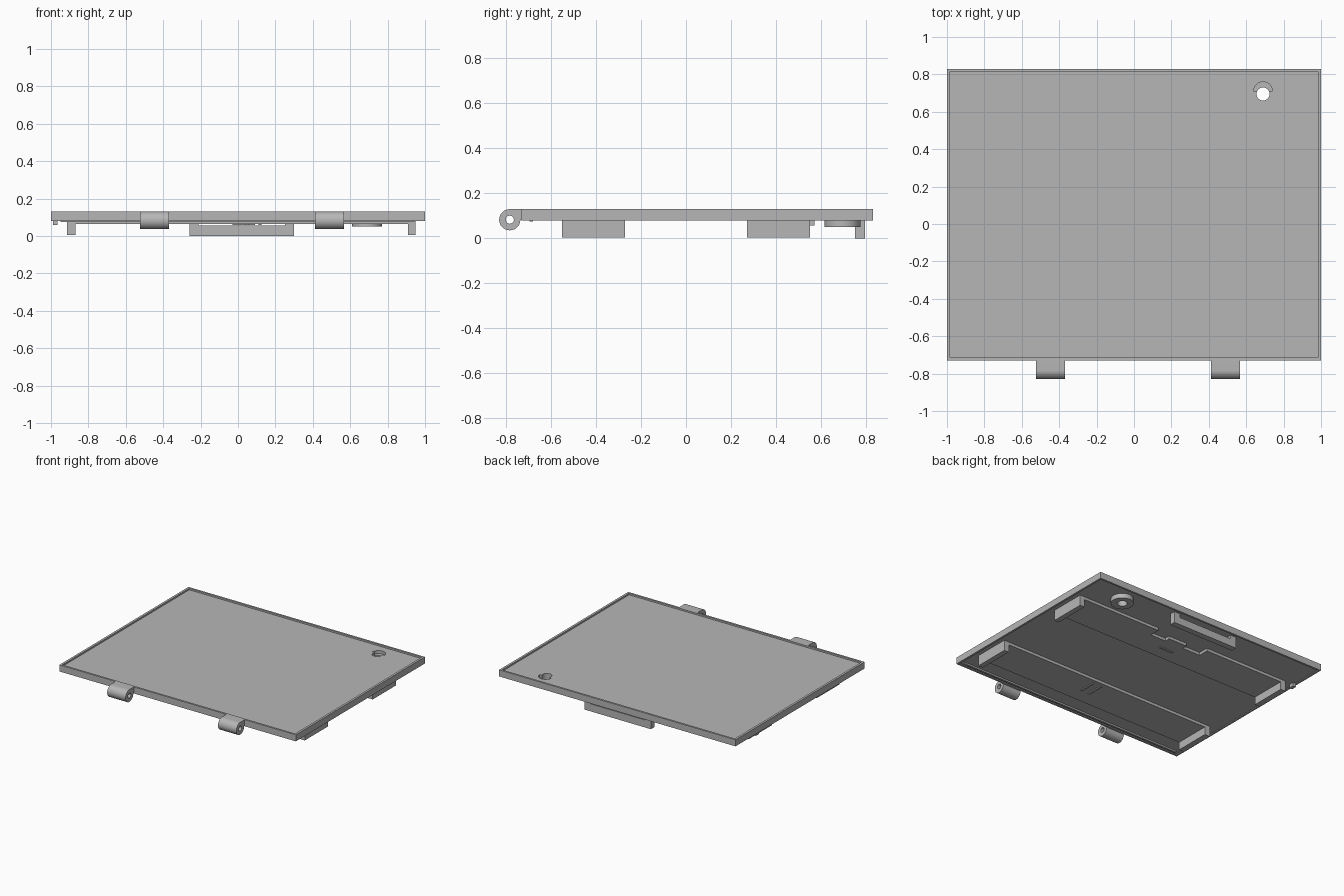
import bpy
import math
from mathutils import Matrix

cube = bpy.data.objects.get("Cube")
if cube:
    bpy.data.objects.remove(cube, do_unlink=True)

grey = bpy.data.materials.new("grey_plastic")
grey.use_nodes = True
COLOUR = (0.47, 0.47, 0.47, 1)
grey.diffuse_color = COLOUR
grey.node_tree.nodes["Principled BSDF"].inputs["Base Color"].default_value = COLOUR


def prism(name, outline, low, high, along_x=False):
    """Extrude a 2D outline along z, or a (y, z) outline along x."""
    n = len(outline)
    if along_x:
        verts = [(h, a, b) for h in (low, high) for a, b in outline]
    else:
        verts = [(a, b, h) for h in (low, high) for a, b in outline]
    faces = [tuple(reversed(range(n))), tuple(range(n, 2 * n))]
    faces += [(i, (i + 1) % n, n + (i + 1) % n, n + i) for i in range(n)]
    mesh = bpy.data.meshes.new(name)
    mesh.from_pydata(verts, [], faces)
    mesh.materials.append(grey)
    obj = bpy.data.objects.new(name, mesh)
    bpy.context.collection.objects.link(obj)
    return obj


def box(name, x0, x1, y0, y1, z0, z1):
    return prism(name, [(x0, y0), (x1, y0), (x1, y1), (x0, y1)], z0, z1)


def arc(cx, cy, r, start=0, end=360, steps=40):
    count = steps if end - start == 360 else steps + 1
    angles = [math.radians(start + (end - start) * i / steps) for i in range(count)]
    return [(cx + r * math.cos(a), cy + r * math.sin(a)) for a in angles]


def cut(target, cutter):
    """Subtract the cutter and discard it."""
    cutter.hide_render = True
    mod = target.modifiers.new("cut", 'BOOLEAN')
    mod.operation = 'DIFFERENCE'
    mod.solver = 'EXACT'
    mod.object = cutter
    bpy.context.view_layer.objects.active = target
    bpy.ops.object.modifier_apply(modifier=mod.name)
    bpy.data.objects.remove(cutter, do_unlink=True)


def smooth(obj):
    bpy.ops.object.select_all(action='DESELECT')
    obj.select_set(True)
    bpy.context.view_layer.objects.active = obj
    bpy.ops.object.shade_smooth_by_angle(angle=math.radians(30))


# Cover panel with shallow trays on both faces
panel = box("cover_panel", -1, 1, -0.73, 0.83, 0.08, 0.13)
cut(panel, box("top_tray", -0.983, 0.983, -0.715, 0.815, 0.118, 0.2))
cut(panel, box("under_tray", -0.985, 0.985, -0.715, 0.815, 0.0, 0.086))

# Screw hole, half-round recess and boss
HX, HY = 0.69, 0.695
cut(panel, prism("screw_recess", arc(HX, HY + 0.015, 0.05, 0, 180), 0.095, 0.2))
cut(panel, prism("screw_hole", arc(HX, HY, 0.035), -0.1, 0.3))
smooth(panel)
boss = prism("screw_boss", arc(HX, HY, 0.08), 0.05, 0.09)
cut(boss, prism("boss_hole", arc(HX, HY, 0.035), -0.1, 0.3))
smooth(boss)

# Hinge knuckles on the front edge
CY, CZ, R = -0.783, 0.083, 0.047
for side, x0, x1 in (("right", -0.525, -0.37), ("left", 0.412, 0.567)):
    profile = [(-0.725, CZ), (-0.725, CZ + R)] + arc(CY, CZ, R, 90, 360)
    hinge = prism("hinge_" + side, profile, x0, x1, along_x=True)
    cut(hinge, prism("pin_hole", arc(CY, CZ, 0.018), -2, 2, along_x=True))
    smooth(hinge)

# Raised strips under the panel; the back one has a stepped notch
back_strip = [(-0.9, 0.27), (0.93, 0.27), (0.93, 0.55), (0.24, 0.55), (0.24, 0.47),
              (0.11, 0.47), (0.11, 0.51), (-0.05, 0.51), (-0.05, 0.47),
              (-0.2, 0.47), (-0.2, 0.55), (-0.9, 0.55)]
prism("strip_back", back_strip, 0.065, 0.09)
box("strip_front", -0.9, 0.93, -0.55, -0.27, 0.065, 0.09)

# End blocks of each strip
for where, y0 in (("front", -0.55), ("back", 0.27)):
    box("end_block_left_" + where, 0.91, 0.95, y0, y0 + 0.28, 0.005, 0.09)
    box("end_block_right_" + where, -0.915, -0.87, y0, y0 + 0.28, 0.005, 0.09)

# Small ribs on the strips
box("rib_back", -0.03, 0.09, 0.375, 0.39, 0.058, 0.07)
for i, x in enumerate((0.04, 0.11)):
    box("rib_front_%d" % (i + 1), x, x + 0.015, -0.43, -0.3, 0.058, 0.07)

# Latch bar at the back, hung from two ears
box("latch_bar", -0.26, 0.30, 0.75, 0.795, 0.0, 0.057)
box("latch_ear_right", -0.26, -0.21, 0.75, 0.795, 0.05, 0.09)
box("latch_ear_left", 0.25, 0.30, 0.75, 0.795, 0.05, 0.09)

# Locating nub and front lip rib
box("locating_nub", -0.99, -0.965, 0.53, 0.57, 0.058, 0.09)
box("front_lip_rib", -0.95, 0.95, -0.695, -0.68, 0.074, 0.09)

# Make every face point outwards
import bmesh
for obj in bpy.context.collection.objects:
    if obj.type == 'MESH' and grey.name in obj.data.materials:
        bm = bmesh.new()
        bm.from_mesh(obj.data)
        bmesh.ops.recalc_face_normals(bm, faces=bm.faces)
        bm.to_mesh(obj.data)
        bm.free()
